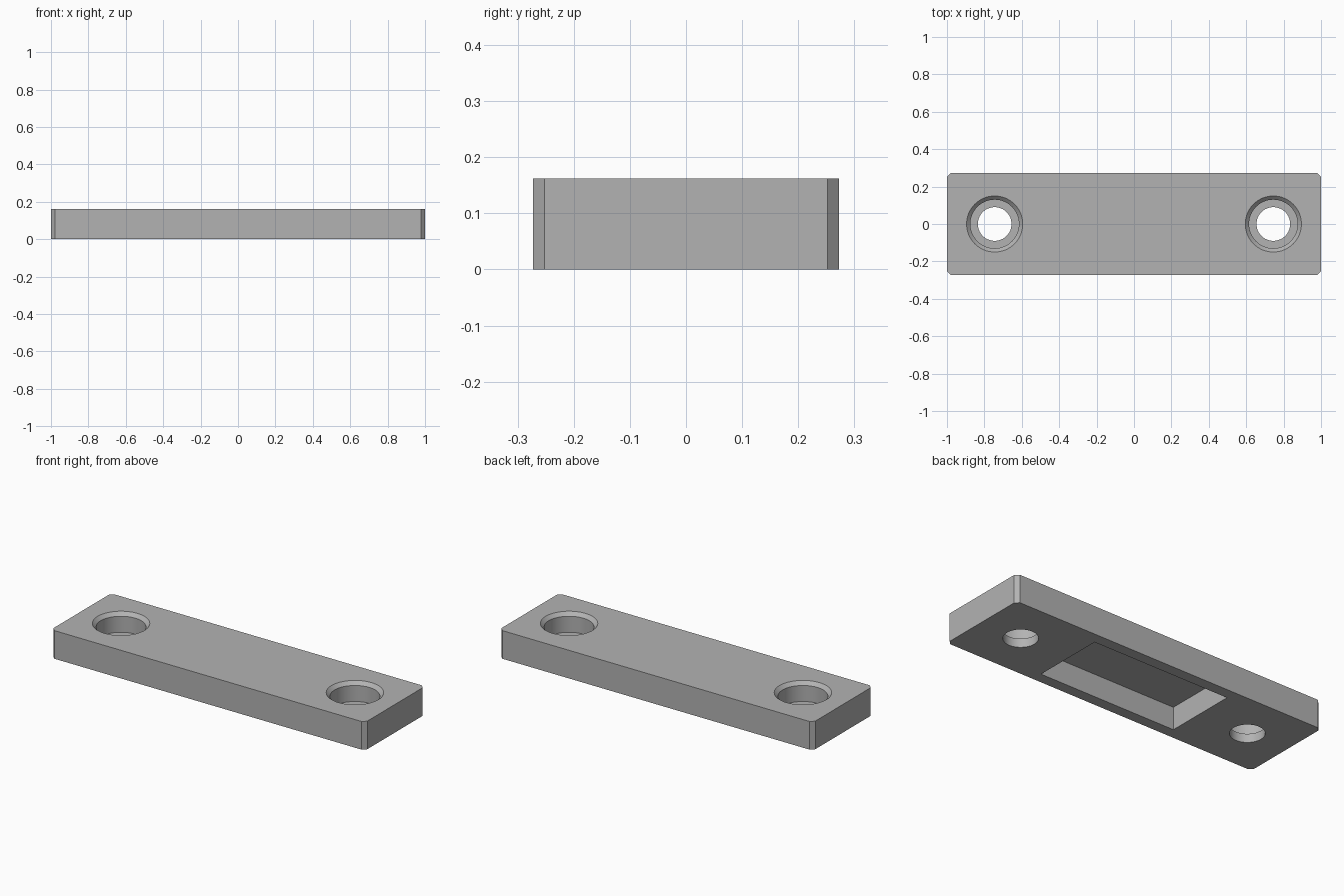
import bpy
import bmesh
import math

if "Cube" in bpy.data.objects:
    bpy.data.objects.remove(bpy.data.objects["Cube"])

HALF_L, HALF_W, HEIGHT, CHAMFER = 1.0, 0.273, 0.162, 0.021
HOLE_X = 0.745

grey = bpy.data.materials.new("plain grey")
grey.use_nodes = True
colour = (0.45, 0.45, 0.45, 1)
grey.diffuse_color = colour
grey.node_tree.nodes["Principled BSDF"].inputs["Base Color"].default_value = colour


def make_object(name, bm):
    bmesh.ops.recalc_face_normals(bm, faces=bm.faces)
    mesh = bpy.data.meshes.new(name)
    bm.to_mesh(mesh)
    bm.free()
    mesh.materials.append(grey)
    obj = bpy.data.objects.new(name, mesh)
    bpy.context.collection.objects.link(obj)
    return obj


def box(name, half_x, half_y, z0, z1, chamfer=0):
    bm = bmesh.new()
    bmesh.ops.create_cube(bm, size=1)
    for v in bm.verts:
        v.co = (v.co.x * 2 * half_x, v.co.y * 2 * half_y, z0 + (v.co.z + 0.5) * (z1 - z0))
    if chamfer:
        upright = [e for e in bm.edges if abs(e.verts[0].co.z - e.verts[1].co.z) > 0.01]
        bmesh.ops.bevel(bm, geom=upright, offset=chamfer, segments=1, affect="EDGES")
    return make_object(name, bm)


def turned(name, x, profile, sides=64):
    """Closed solid of revolution from (radius, z) pairs, bottom to top."""
    bm = bmesh.new()
    rings = [[bm.verts.new((x + r * math.cos(2 * math.pi * i / sides),
                            r * math.sin(2 * math.pi * i / sides), z))
              for i in range(sides)] for r, z in profile]
    for low, high in zip(rings, rings[1:]):
        for i in range(sides):
            j = (i + 1) % sides
            bm.faces.new((low[i], low[j], high[j], high[i]))
    bm.faces.new(rings[0])
    bm.faces.new(rings[-1])
    return make_object(name, bm)


# Plate with chamfered upright corners
plate = box("mounting_plate", HALF_L, HALF_W, 0, HEIGHT, CHAMFER)

# Rectangular pocket in the underside
cutters = [box("pocket_cutter", 0.435, 0.21, -0.1, 0.13)]

# Counterbored screw holes with a chamfered rim
hole_profile = [(0.09, -0.1), (0.09, 0.05), (0.13, 0.05),
                (0.13, HEIGHT - 0.02), (0.15, HEIGHT), (0.15, HEIGHT + 0.1)]
for side, name in ((-1, "right_hole_cutter"), (1, "left_hole_cutter")):
    cutters.append(turned(name, side * HOLE_X, hole_profile))

# Cut the plate, then drop the cutters
for cutter in cutters:
    mod = plate.modifiers.new(cutter.name, "BOOLEAN")
    mod.operation = "DIFFERENCE"
    mod.solver = "EXACT"
    mod.object = cutter
    cutter.hide_render = True

bpy.ops.object.select_all(action="DESELECT")
bpy.context.view_layer.objects.active = plate
plate.select_set(True)
for mod in list(plate.modifiers):
    bpy.ops.object.modifier_apply(modifier=mod.name)
for cutter in cutters:
    bpy.data.objects.remove(cutter)
bpy.ops.object.shade_smooth_by_angle(angle=math.radians(30))
